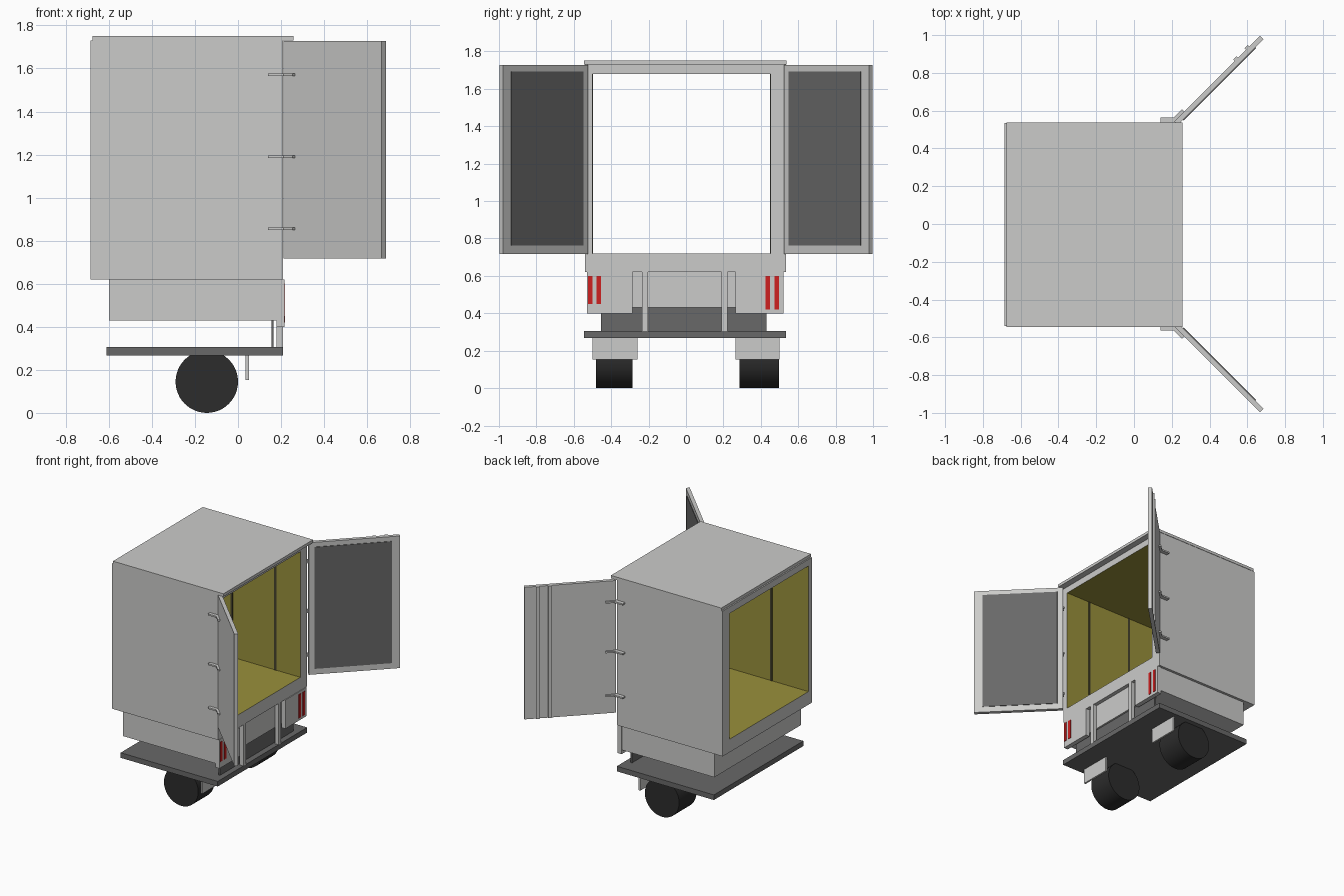
import bpy, bmesh, math
from mathutils import Matrix, Vector

if "Cube" in bpy.data.objects:
    bpy.data.objects.remove(bpy.data.objects["Cube"])


def mat(name, r, g, b):
    m = bpy.data.materials.new(name)
    m.diffuse_color = (r, g, b, 1)
    m.use_nodes = True
    m.node_tree.nodes["Principled BSDF"].inputs["Base Color"].default_value = m.diffuse_color
    return m


LIGHT = mat("light_grey", 0.60, 0.60, 0.59)
DARK = mat("dark_grey", 0.14, 0.14, 0.14)
YELLOW = mat("olive_yellow", 0.32, 0.28, 0.044)
SEAM = mat("seam_brown", 0.06, 0.055, 0.025)
RUBBER = mat("rubber_black", 0.025, 0.025, 0.025)
RED = mat("lamp_red", 0.62, 0.014, 0.014)


def finish(name, bm, *mats):
    bmesh.ops.recalc_face_normals(bm, faces=bm.faces)
    me = bpy.data.meshes.new(name)
    bm.to_mesh(me)
    bm.free()
    for m in mats:
        me.materials.append(m)
    ob = bpy.data.objects.new(name, me)
    bpy.context.collection.objects.link(ob)
    return ob


def box(name, x, y, z, m, matrix=None):
    """Box from (min, max) ranges, optionally moved by a matrix."""
    bm = bmesh.new()
    bmesh.ops.create_cube(bm, size=1)
    for v in bm.verts:
        v.co = Vector([(r[0] + r[1]) / 2 + c * (r[1] - r[0]) for r, c in zip((x, y, z), v.co)])
    if matrix:
        bm.transform(matrix)
    return finish(name, bm, m)


# Cargo body: tube open at both ends, yellow inside
bm = bmesh.new()
outer = [(-0.54, 0.62), (0.535, 0.62), (0.535, 1.73), (-0.54, 1.73)]
inner = [(-0.5, 0.72), (0.453, 0.72), (0.453, 1.68), (-0.5, 1.68)]
X0, X1 = -0.685, 0.21
rings = [[bm.verts.new((x, y, z)) for y, z in loop]
         for x, loop in ((X0, outer), (X1, outer), (X1, inner), (X0, inner))]
for r in range(4):
    a, b = rings[r], rings[(r + 1) % 4]
    for i in range(4):
        j = (i + 1) % 4
        f = bm.faces.new((a[i], a[j], b[j], b[i]))
        f.material_index = 1 if r == 2 else 0
finish("cargo_body", bm, LIGHT, YELLOW)
box("roof", (-0.675, 0.258), (-0.545, 0.538), (1.73, 1.752), LIGHT)

# Dark seams on the inner walls
for i, x in enumerate((0.0, -0.37)):
    box(f"wall_seam_left_{i}", (x - 0.009, x + 0.009), (-0.501, -0.497), (0.72, 1.68), SEAM)
    box(f"wall_seam_right_{i}", (x - 0.009, x + 0.009), (0.45, 0.454), (0.72, 1.68), SEAM)

# Lower body and base slab
box("lower_body", (-0.60, 0.18), (-0.53, 0.515), (0.43, 0.62), LIGHT)
box("base_slab", (-0.61, 0.21), (-0.545, 0.535), (0.267, 0.306), DARK)
box("rear_crossplate", (0.155, 0.166), (-0.455, 0.43), (0.306, 0.431), DARK)
for n, y in (("left", -0.22), ("right", 0.205)):
    box(f"rear_post_{n}", (0.18, 0.21), (y - 0.016, y + 0.016), (0.306, 0.62), LIGHT)

# Lamp plates with red strips
for n, y, zs, lamps in (("left", (-0.53, -0.285), 0.45, (-0.513, -0.466)),
                        ("right", (0.265, 0.52), 0.42, (0.436, 0.485))):
    box(f"lamp_plate_{n}", (0.18, 0.215), y, (0.40, 0.62), LIGHT)
    for i, c in enumerate(lamps):
        box(f"lamp_{n}_{i}", (0.214, 0.219), (c - 0.012, c + 0.012), (zs, 0.60), RED)

# Wheels and mudflaps
for n, y in (("left", (-0.48, -0.285)), ("right", (0.287, 0.497))):
    bm = bmesh.new()
    bmesh.ops.create_cone(bm, cap_ends=True, segments=48, radius1=0.145,
                          radius2=0.145, depth=y[1] - y[0])
    bm.transform(Matrix.Translation((-0.145, sum(y) / 2, 0.145)) @ Matrix.Rotation(math.pi / 2, 4, 'X'))
    w = finish(f"wheel_{n}", bm, RUBBER)
    bpy.ops.object.select_all(action='DESELECT')
    w.select_set(True)
    bpy.context.view_layer.objects.active = w
    bpy.ops.object.shade_smooth_by_angle(angle=math.radians(40))
    box(f"mudflap_{n}", (0.036, 0.05), (y[0] - 0.02, y[1] + 0.025) if n == "left" else (y[0] - 0.023, y[1] + 0.003),
        (0.152, 0.267), LIGHT)

# Doors swung open at 45 degrees, with inner panels and hinges
for n, s in (("left", -1), ("right", 1)):
    M = Matrix.Translation((0.222, s * 0.533, 0)) @ Matrix.Rotation(s * math.pi / 4, 4, 'Z')
    box(f"door_{n}", (0, 0.643), (-0.014, 0.014), (0.718, 1.727), LIGHT, M)
    box(f"door_panel_{n}", (0.04, 0.583), sorted((-s * 0.013, -s * 0.018)), (0.762, 1.692), DARK, M)
    for i, z in enumerate((0.855, 1.19, 1.57)):
        zr = (z - 0.006, z + 0.006)
        box(f"hinge_strap_{n}_{i}", (0.14, 0.225), sorted((s * 0.53, s * 0.565)), zr, LIGHT)
        box(f"hinge_arm_{n}_{i}", (0.01, 0.075), sorted((s * 0.01, s * 0.03)), zr, LIGHT, M)

# Lock bars on the outside of the right door
for i, u in enumerate((0.465, 0.55)):
    box(f"lock_bar_{i}", (u - 0.012, u + 0.012), (0.013, 0.024), (0.718, 1.727), LIGHT, M)
